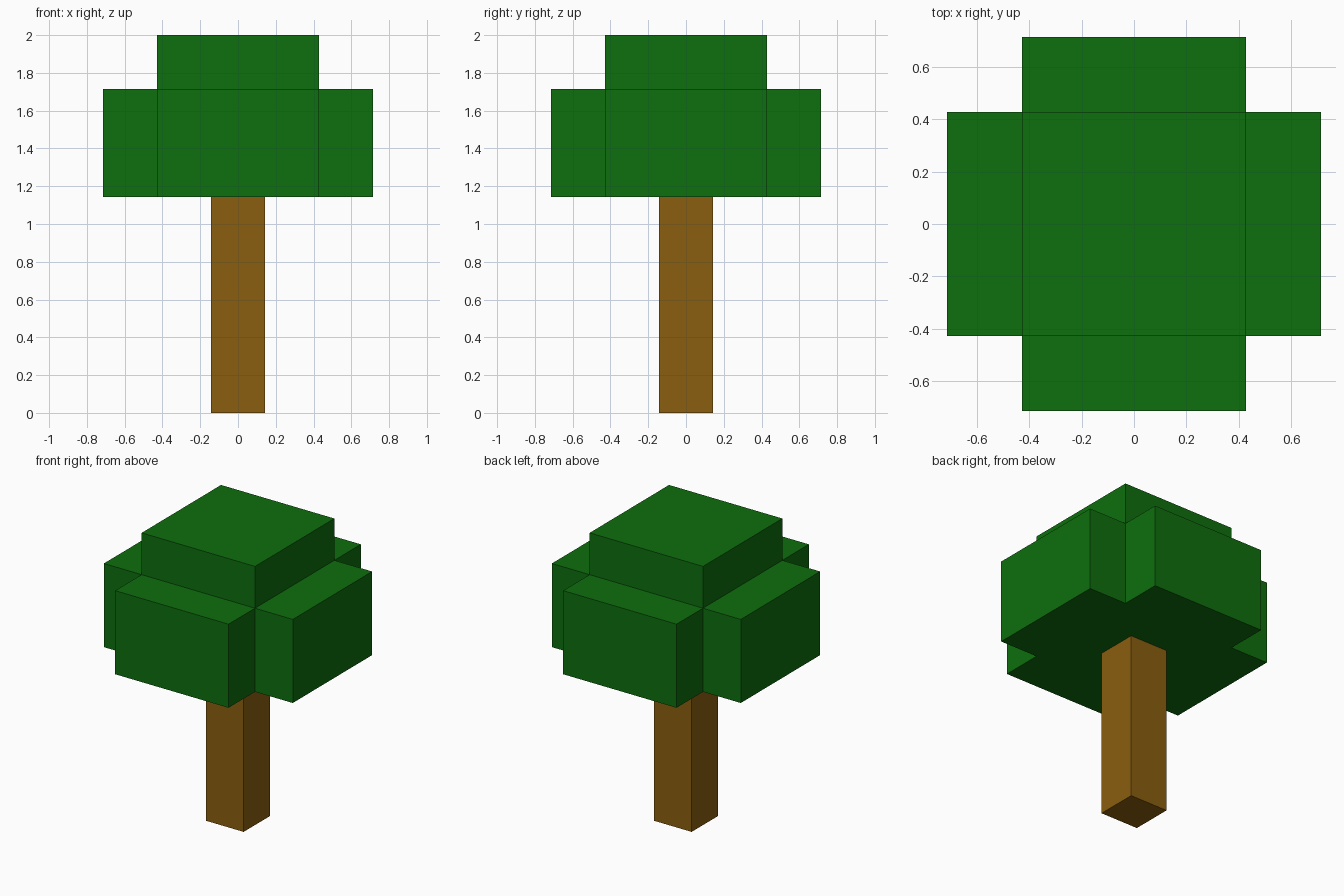
import bpy, bmesh

cube = bpy.data.objects.get("Cube")
if cube:
    bpy.data.objects.remove(cube, do_unlink=True)

U = 1 / 7  # block unit: the tree is 14 units tall


def material(name, rgb):
    mat = bpy.data.materials.new(name)
    mat.use_nodes = True
    mat.diffuse_color = (*rgb, 1)
    bsdf = mat.node_tree.nodes["Principled BSDF"]
    bsdf.inputs["Base Color"].default_value = (*rgb, 1)
    bsdf.inputs["Roughness"].default_value = 0.9
    return mat


def finish(name, bm, mat):
    bmesh.ops.recalc_face_normals(bm, faces=bm.faces)
    mesh = bpy.data.meshes.new(name)
    bm.to_mesh(mesh)
    bm.free()
    mesh.materials.append(mat)
    obj = bpy.data.objects.new(name, mesh)
    bpy.context.collection.objects.link(obj)
    return obj


def extrude_up(bm, faces, height, keep=False):
    """Extrude faces straight up and return the new top faces."""
    geom = bmesh.ops.extrude_face_region(bm, geom=faces, use_keep_orig=keep)["geom"]
    verts = [g for g in geom if isinstance(g, bmesh.types.BMVert)]
    bmesh.ops.translate(bm, verts=verts, vec=(0, 0, height))
    return [g for g in geom if isinstance(g, bmesh.types.BMFace)]


# Trunk: a square post
bm = bmesh.new()
bmesh.ops.create_cube(bm, size=1)
bmesh.ops.scale(bm, verts=bm.verts, vec=(2 * U, 2 * U, 8 * U))
bmesh.ops.translate(bm, verts=bm.verts, vec=(0, 0, 4 * U))
finish("trunk", bm, material("bark brown", (0.254, 0.112, 0.0044)))

# Canopy: a plus-shaped slab whose centre rises into a raised crown
bm = bmesh.new()
steps = (-5 * U, -3 * U, 3 * U, 5 * U)
grid = [[bm.verts.new((x, y, 8 * U)) for y in steps] for x in steps]
for i, j in ((1, 1), (0, 1), (2, 1), (1, 0), (1, 2)):
    bm.faces.new((grid[i][j], grid[i + 1][j], grid[i + 1][j + 1], grid[i][j + 1]))
bmesh.ops.delete(bm, geom=[v for v in bm.verts if not v.link_faces], context="VERTS")
tops = extrude_up(bm, bm.faces[:], 4 * U, keep=True)
centre = min(tops, key=lambda f: f.calc_center_median().xy.length)
extrude_up(bm, [centre], 2 * U)
finish("canopy", bm, material("leaf green", (0.0044, 0.156, 0.0044)))
